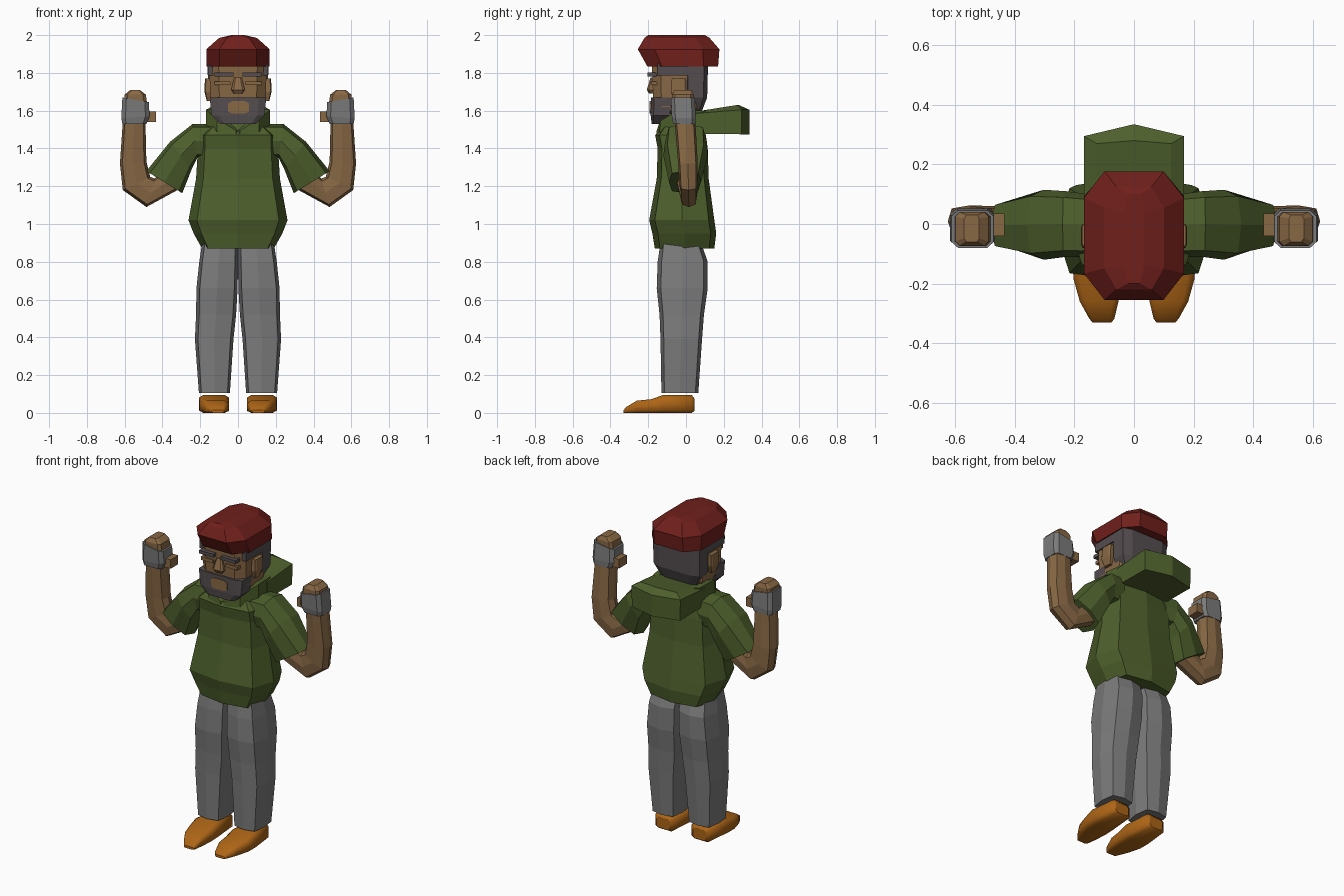
import bpy, bmesh, math
from mathutils import Vector


def material(name, rgb):
    m = bpy.data.materials.new(name)
    m.diffuse_color = (*rgb, 1)
    return m


SKIN = material("skin_brown", (0.25, 0.14, 0.06))
GREEN = material("cloth_green", (0.075, 0.115, 0.025))
RED = material("cloth_red", (0.16, 0.014, 0.011))
HAIR = material("hair_dark", (0.09, 0.075, 0.08))
TAN = material("leather_orange", (0.42, 0.13, 0.008))
GREY = material("cloth_grey", (0.2, 0.2, 0.2))


def ring(c, u, v, e, flat):
    """Eight-sided rounded section; flat=True puts faces, not corners, on the axes."""
    pts, off = [], math.pi / 8 if flat else 0
    k = math.cos(off) ** e
    for i in range(8):
        t = off + i * math.pi / 4
        a, b = [math.copysign(abs(round(f, 6)) ** e, f) / k if abs(f) > 1e-6 else 0
                for f in (math.cos(t), math.sin(t))]
        pts.append(c + u * a + v * b)
    return pts


def loft(name, rings, mat, mirror=False):
    bm = bmesh.new()
    rows = [[bm.verts.new(p) for p in r] for r in rings]
    for r, s in zip(rows, rows[1:]):
        n = len(r)
        for i in range(n):
            j = (i + 1) % n
            bm.faces.new((r[i], r[j], s[j], s[i]))
    bm.faces.new(rows[0])
    bm.faces.new(rows[-1])
    bmesh.ops.recalc_face_normals(bm, faces=bm.faces[:])
    me = bpy.data.meshes.new(name)
    bm.to_mesh(me)
    bm.free()
    me.materials.append(mat)
    ob = bpy.data.objects.new(name, me)
    bpy.context.collection.objects.link(ob)
    if mirror:
        ob.modifiers.new("mirror", 'MIRROR').use_mirror_merge = False
    return ob


def limb(name, spans, mat, e=0.6, flat=False, mirror=True):
    """Each span: x0, z0, x1, z1, y0, y1 - section between two outline points."""
    rs = []
    for x0, z0, x1, z1, y0, y1 in spans:
        a, b = Vector((x0, 0, z0)), Vector((x1, 0, z1))
        c = (a + b) / 2 + Vector((0, (y0 + y1) / 2, 0))
        rs.append(ring(c, (b - a) / 2, Vector((0, (y1 - y0) / 2, 0)), e, flat))
    return loft(name, rs, mat, mirror)


def stack(name, levels, mat, e=0.6, flat=False):
    """Centred part; each level: z, half width, y0, y1."""
    return limb(name, [(-w, z, w, z, y0, y1) for z, w, y0, y1 in levels], mat, e, flat, False)


def along_y(name, cuts, mat, e=0.5, mirror=True):
    """Each cut: y, centre x, half width, z0, z1."""
    return loft(name, [ring(Vector((x, y, (z0 + z1) / 2)), Vector((w, 0, 0)),
                            Vector((0, 0, (z1 - z0) / 2)), e, True)
                       for y, x, w, z0, z1 in cuts], mat, mirror)


def box(name, x0, x1, y0, y1, z0, z1, mat, mirror=True):
    rs = [[Vector(p) for p in ((x0, y0, z), (x1, y0, z), (x1, y1, z), (x0, y1, z))]
          for z in (z0, z1)]
    return loft(name, rs, mat, mirror)


# Shoes
shoe = along_y("shoe", [(0.045, 0.125, 0.045, 0.01, 0.075), (0.03, 0.125, 0.065, 0, 0.095),
                        (-0.12, 0.127, 0.08, 0, 0.095), (-0.185, 0.125, 0.078, 0, 0.072),
                        (-0.26, 0.117, 0.065, 0, 0.065), (-0.318, 0.108, 0.042, 0, 0.03),
                        (-0.33, 0.107, 0.032, 0, 0.015)], TAN, 0.4)
for p in shoe.data.polygons:
    p.use_smooth = len(p.vertices) == 4

# Trousers
limb("trouser_leg", [(0.0, 0.9, 0.19, 0.9, -0.135, 0.08), (0.0, 0.8, 0.205, 0.8, -0.15, 0.115),
                     (0.002, 0.66, 0.22, 0.66, -0.155, 0.115), (0.01, 0.52, 0.222, 0.52, -0.14, 0.095),
                     (0.024, 0.39, 0.228, 0.39, -0.135, 0.085),
                     (0.043, 0.105, 0.207, 0.105, -0.13, 0.065)], GREY, 0.5)

# Hooded top: body, sleeves, collar, hood
stack("hoodie_body", [(0.87, 0.19, -0.165, 0.15), (0.95, 0.235, -0.178, 0.16),
                      (1.02, 0.262, -0.195, 0.15), (1.24, 0.222, -0.155, 0.12),
                      (1.40, 0.212, -0.15, 0.115), (1.47, 0.21, -0.163, 0.105),
                      (1.53, 0.14, -0.12, 0.09)], GREEN, 0.55)
limb("sleeve", [(0.13, 1.53, 0.17, 1.35, -0.11, 0.1), (0.24, 1.53, 0.215, 1.35, -0.11, 0.11),
                (0.36, 1.435, 0.245, 1.29, -0.12, 0.115),
                (0.485, 1.28, 0.295, 1.163, -0.09, 0.08)], GREEN)
collar_path = [((0, -0.145, 1.475), 0.02), ((0.1, -0.125, 1.52), 0.035),
               ((0.16, -0.03, 1.56), 0.045), ((0.15, 0.1, 1.55), 0.05)]
loft("collar", [[Vector(p) + Vector(d) for d in
                 ((-0.03, 0.03, -h), (0.01, -0.015, -h), (0.01, -0.01, h), (-0.03, 0.03, h))]
                for p, h in collar_path], GREEN, True)


def hood_ring(w, y0, y1, y2, zf, zb):
    return [Vector(p) for p in ((-w, y0, zf), (w, y0, zf), (w, y1, zb), (0, y2, zb), (-w, y1, zb))]


loft("hood", [hood_ring(0.165, 0.05, 0.295, 0.335, 1.478, 1.475),
              hood_ring(0.168, 0.05, 0.295, 0.335, 1.585, 1.605),
              hood_ring(0.125, 0.05, 0.27, 0.28, 1.595, 1.63)], GREEN)

# Bare forearm, fingerless glove, fingers, thumb
limb("forearm", [(0.41, 1.275, 0.32, 1.18, -0.05, 0.06), (0.44, 1.24, 0.485, 1.09, -0.03, 0.06),
                 (0.465, 1.25, 0.61, 1.18, -0.035, 0.062), (0.485, 1.33, 0.625, 1.32, -0.042, 0.062),
                 (0.49, 1.54, 0.61, 1.54, -0.06, 0.05)], SKIN)
limb("glove", [(0.485, 1.53, 0.612, 1.53, -0.068, 0.05), (0.468, 1.57, 0.618, 1.56, -0.075, 0.052),
               (0.472, 1.645, 0.612, 1.67, -0.08, 0.046)], GREY, 0.4, True)
limb("fingers", [(0.48, 1.63, 0.602, 1.65, -0.074, 0.04), (0.488, 1.685, 0.6, 1.685, -0.074, 0.04),
                 (0.52, 1.71, 0.57, 1.71, -0.06, 0.03)], SKIN, 0.35, True)
box("thumb", 0.435, 0.49, -0.04, 0.035, 1.54, 1.595, SKIN)

# Head and face
stack("neck", [(1.45, 0.085, -0.09, 0.06), (1.56, 0.085, -0.1, 0.06)], SKIN)
stack("head", [(1.535, 0.11, -0.16, 0.04), (1.62, 0.145, -0.172, 0.09),
               (1.86, 0.153, -0.182, 0.1)], SKIN, 0.45, True)
stack("nose", [(1.69, 0.022, -0.195, -0.15), (1.71, 0.036, -0.208, -0.15),
               (1.775, 0.02, -0.188, -0.15)], SKIN, 0.5, True)
limb("ear", [(0.14, 1.65, 0.165, 1.65, -0.065, -0.02), (0.14, 1.70, 0.178, 1.70, -0.08, 0.0),
             (0.14, 1.77, 0.175, 1.77, -0.075, 0.0)], SKIN, 0.4, True)
box("lower_eyelid", 0.04, 0.125, -0.186, -0.15, 1.735, 1.755, SKIN)
box("eyebrow", 0.025, 0.125, -0.205, -0.15, 1.782, 1.802, HAIR)

# Hair, beard, mouth
stack("hair_back", [(1.6, 0.12, -0.005, 0.085), (1.67, 0.157, -0.01, 0.112),
                    (1.86, 0.162, -0.01, 0.117)], HAIR, 0.45, True)
box("hair_temple", 0.13, 0.16, -0.15, 0.02, 1.785, 1.85, HAIR)
stack("beard", [(1.53, 0.095, -0.182, -0.1), (1.575, 0.14, -0.187, -0.07),
                (1.67, 0.15, -0.186, -0.06)], HAIR, 0.35, True)
along_y("mouth", [(-0.1, 0.003, 0.055, 1.585, 1.65), (-0.192, 0.003, 0.055, 1.585, 1.65)],
        SKIN, 0.5, False)

# Cap
stack("cap", [(1.835, 0.168, -0.205, 0.17), (1.925, 0.168, -0.255, 0.177),
              (1.985, 0.1, -0.22, 0.125), (2.0, 0.035, -0.2, 0.1)], RED, 0.6, True)
